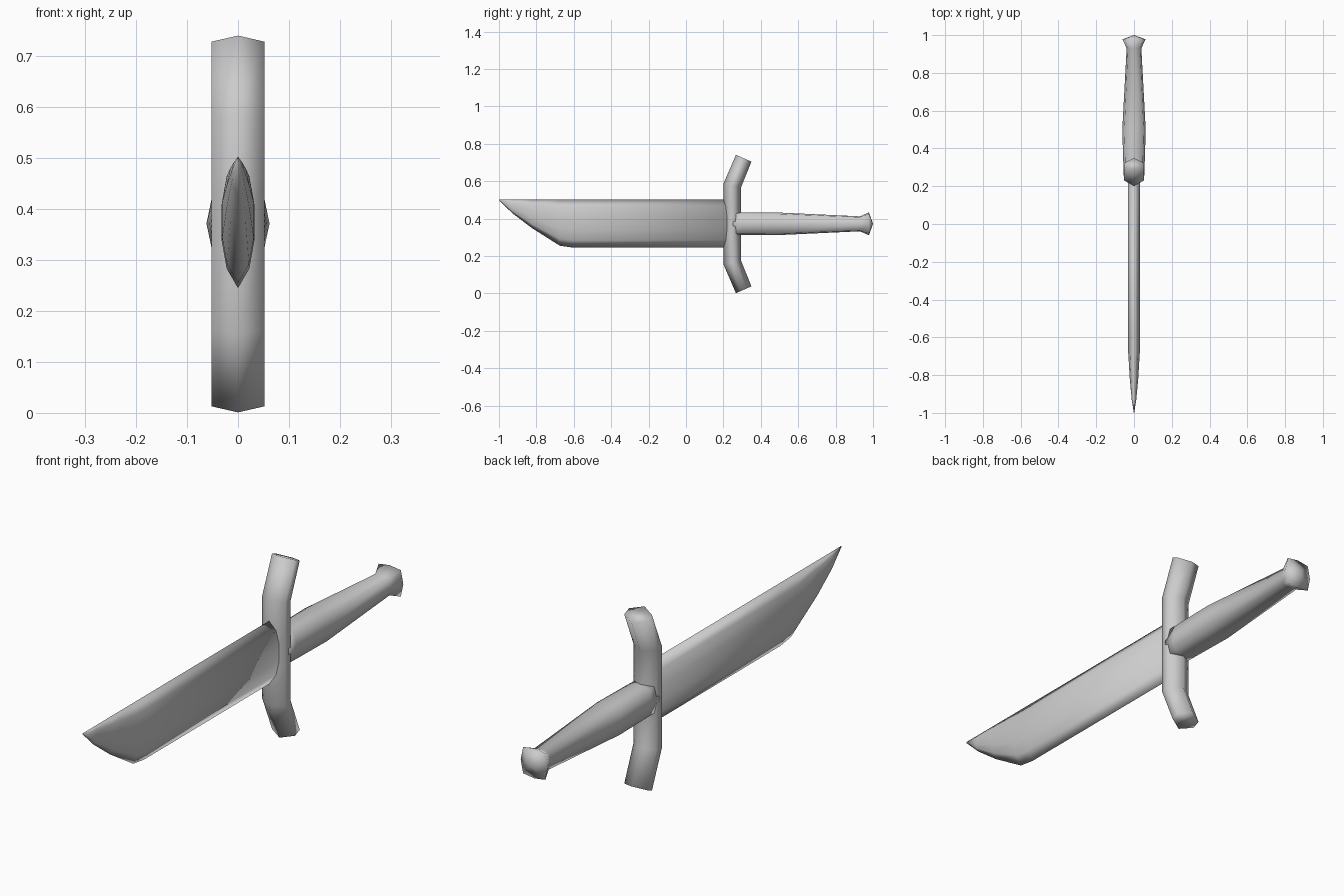
import bpy, bmesh
from mathutils import Vector

if "Cube" in bpy.data.objects:
    bpy.data.objects.remove(bpy.data.objects["Cube"])


def loft(name, rings):
    """Skin equal-length rings of points and cap both ends."""
    bm = bmesh.new()
    loops = [[bm.verts.new(p) for p in ring] for ring in rings]
    n = len(loops[0])
    for a, b in zip(loops, loops[1:]):
        for i in range(n):
            j = (i + 1) % n
            bm.faces.new((a[i], a[j], b[j], b[i]))
    bm.faces.new(loops[0])
    bm.faces.new(loops[-1])
    bmesh.ops.remove_doubles(bm, verts=bm.verts, dist=0.0005)
    bmesh.ops.recalc_face_normals(bm, faces=bm.faces)
    me = bpy.data.meshes.new(name)
    bm.to_mesh(me)
    bm.free()
    for p in me.polygons:
        p.use_smooth = True
    ob = bpy.data.objects.new(name, me)
    bpy.context.collection.objects.link(ob)
    return ob


MID = 0.372

# Blade: lens section hung from the straight spine, lower edge sweeps up to the tip
half = [(0.15, 0.7), (0.36, 1.0), (0.64, 1.0), (0.85, 0.7)]
lens = [(0, 0)] + half + [(1, 0)] + [(d, -w) for d, w in reversed(half)]
blade_stations = [(0.24, 0.258, 0.032), (-0.605, 0.258, 0.032), (-0.675, 0.248, 0.031),
                  (-0.825, 0.153, 0.022), (-0.93, 0.073, 0.012), (-1.0, 0.005, 0.001)]
loft("blade", [[(w * s, y, 0.503 - d * h) for d, s in lens] for y, h, w in blade_stations])

# Guard: hexagonal bar with both ends bent back toward the grip, mirrored top to bottom
hexagon = [(0, -1), (0.052, -0.36), (0.052, 0.36), (0, 1), (-0.052, 0.36), (-0.052, -0.36)]
upper = [((0.2, 0.06), (0.295, 0.06)), ((0.2, 0.215), (0.295, 0.198)),
         ((0.267, 0.370), (0.35, 0.333))]
stations = [tuple((y, -z) for y, z in s) for s in reversed(upper)] + upper
rings = []
for front, back in stations:
    c = (Vector(front) + Vector(back)) / 2
    h = (Vector(back) - Vector(front)) / 2
    rings.append([(x, c.x + u * h.x, MID - 0.001 + c.y + u * h.y) for x, u in hexagon])
loft("guard", rings)

# Grip with flared pommel, closing to a blunt point at the end
section = [(1, 0), (0.82, 0.88), (0, 1), (-0.82, 0.88), (-1, 0), (-0.82, -0.88), (0, -1), (0.82, -0.88)]
grip_stations = [(0.25, 0.054, 0.061), (0.3, 0.056, 0.061), (0.5, 0.062, 0.06),
                 (0.93, 0.039, 0.04), (0.978, 0.061, 0.061), (1.0, 0.0001, 0.0001)]
loft("grip", [[(x * a, y, MID + z * b) for x, z in section] for y, a, b in grip_stations])
